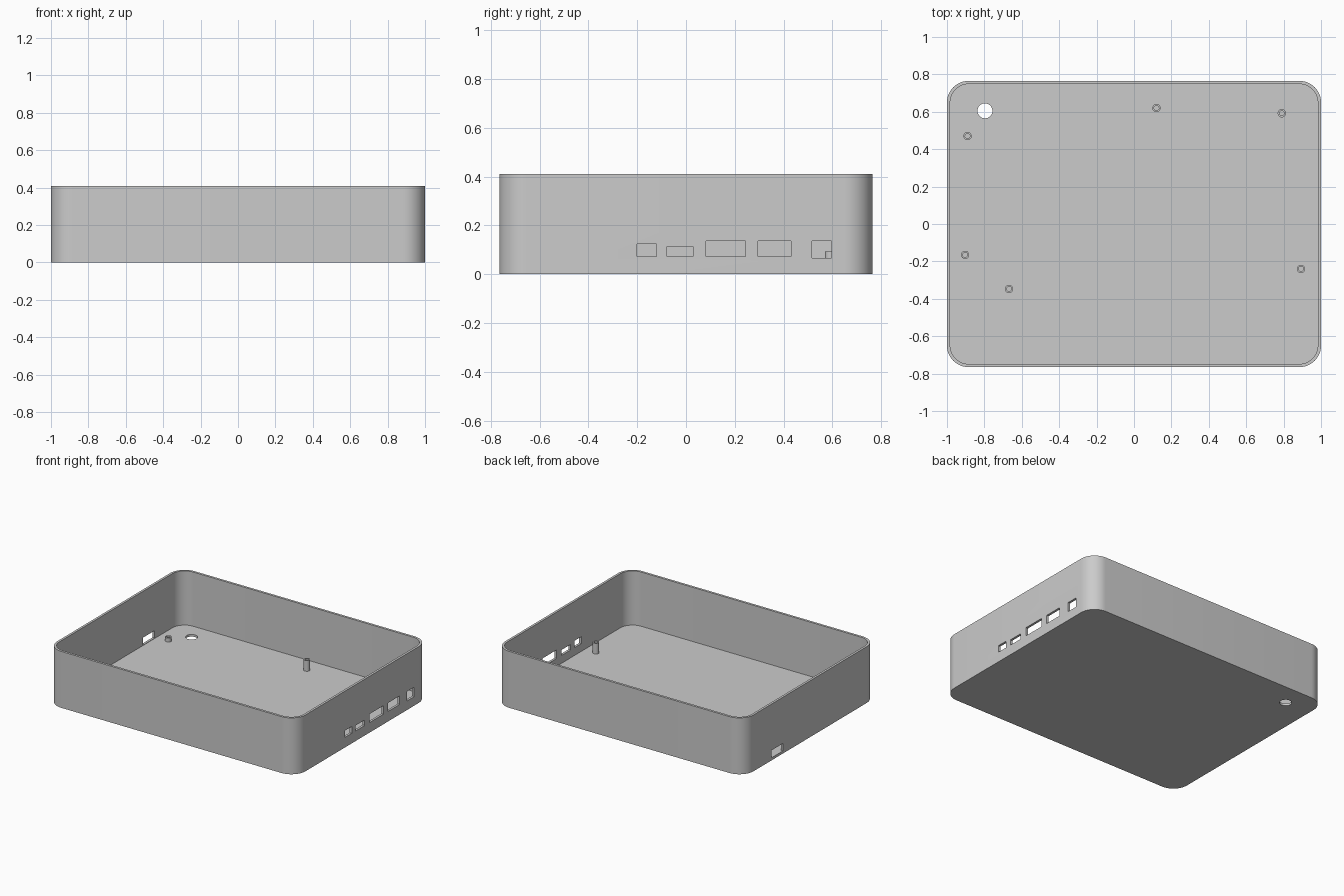
import bpy
import bmesh
from math import cos, sin, pi, radians
from mathutils import Matrix, Vector

default = bpy.data.objects.get("Cube")
if default:
    bpy.data.objects.remove(default, do_unlink=True)

HALF_X, HALF_Y, HEIGHT = 1.0, 0.765, 0.41
WALL, FLOOR, CORNER = 0.017, 0.016, 0.115

grey = bpy.data.materials.new("plain_grey")
grey.use_nodes = True
grey.diffuse_color = (0.6, 0.6, 0.6, 1)
grey.node_tree.nodes["Principled BSDF"].inputs["Base Color"].default_value = grey.diffuse_color


def make_object(name, bm):
    bmesh.ops.recalc_face_normals(bm, faces=bm.faces)
    mesh = bpy.data.meshes.new(name)
    bm.to_mesh(mesh)
    bm.free()
    mesh.materials.append(grey)
    obj = bpy.data.objects.new(name, mesh)
    bpy.context.collection.objects.link(obj)
    return obj


def activate(obj):
    bpy.ops.object.select_all(action='DESELECT')
    obj.select_set(True)
    bpy.context.view_layer.objects.active = obj


def smooth(obj):
    activate(obj)
    bpy.ops.object.shade_smooth_by_angle(angle=radians(30))


def rounded_ring(bm, inset, z, steps=12):
    """Vertices of a rounded rectangle, inset from the outer wall."""
    r = CORNER - inset
    ring = []
    for k, (sx, sy) in enumerate([(1, 1), (-1, 1), (-1, -1), (1, -1)]):
        for i in range(steps + 1):
            a = (k + i / steps) * pi / 2
            ring.append(bm.verts.new((sx * (HALF_X - CORNER) + r * cos(a),
                                      sy * (HALF_Y - CORNER) + r * sin(a), z)))
    return ring


def loft(bm, rings):
    for low, high in zip(rings, rings[1:]):
        for i in range(len(low)):
            j = (i + 1) % len(low)
            bm.faces.new((low[i], low[j], high[j], high[i]))
    bm.faces.new(rings[0])
    bm.faces.new(rings[-1])


def add_box(bm, x, y0, y1, z0, z1):
    size = Matrix.Diagonal((0.1, y1 - y0, z1 - z0, 1))
    place = Matrix.Translation(Vector((x, (y0 + y1) / 2, (z0 + z1) / 2)))
    bmesh.ops.create_cube(bm, size=1, matrix=place @ size)


# Open tray with thin walls and floor
bm = bmesh.new()
loft(bm, [rounded_ring(bm, 0, 0), rounded_ring(bm, 0, HEIGHT),
          rounded_ring(bm, WALL, HEIGHT), rounded_ring(bm, WALL, FLOOR)])
tray = make_object("enclosure_tray", bm)

# Port openings on both ends and the round cable hole in the floor
bm = bmesh.new()
ports = [(-0.2, -0.12, 0.073, 0.123), (-0.077, 0.028, 0.073, 0.113),
         (0.082, 0.244, 0.073, 0.135), (0.295, 0.43, 0.073, 0.135),
         (0.516, 0.596, 0.066, 0.135)]
for port in ports:
    add_box(bm, HALF_X, *port)
add_box(bm, -HALF_X, 0.313, 0.447, 0.019, 0.073)
bmesh.ops.create_cone(bm, cap_ends=True, segments=32, radius1=0.04, radius2=0.04,
                      depth=0.1, matrix=Matrix.Translation((-0.797, 0.605, 0)))
cutter = make_object("opening_cutter", bm)
cutter.hide_render = True

activate(tray)
cut = tray.modifiers.new("openings", 'BOOLEAN')
cut.operation = 'DIFFERENCE'
cut.solver = 'EXACT'
cut.object = cutter
bpy.ops.object.modifier_apply(modifier=cut.name)
bpy.data.objects.remove(cutter, do_unlink=True)
smooth(tray)


# Hollow board standoffs, tall on the right board and short on the left one
def standoff(name, x, y, top, outer=0.022, inner=0.013, sides=24):
    bm = bmesh.new()
    rings = []
    for r, z in [(outer, FLOOR - 0.004), (outer, top), (inner, top), (inner, FLOOR + 0.002)]:
        rings.append([bm.verts.new((x + r * cos(2 * pi * i / sides),
                                    y + r * sin(2 * pi * i / sides), z))
                      for i in range(sides)])
    loft(bm, rings)
    smooth(make_object(name, bm))


for n, (x, y) in enumerate([(0.12, 0.62), (0.79, 0.592), (0.893, -0.24)], 1):
    standoff(f"tall_standoff_{n}", x, y, 0.093)
for n, (x, y) in enumerate([(-0.89, 0.47), (-0.903, -0.165), (-0.668, -0.347)], 1):
    standoff(f"short_standoff_{n}", x, y, 0.045)
